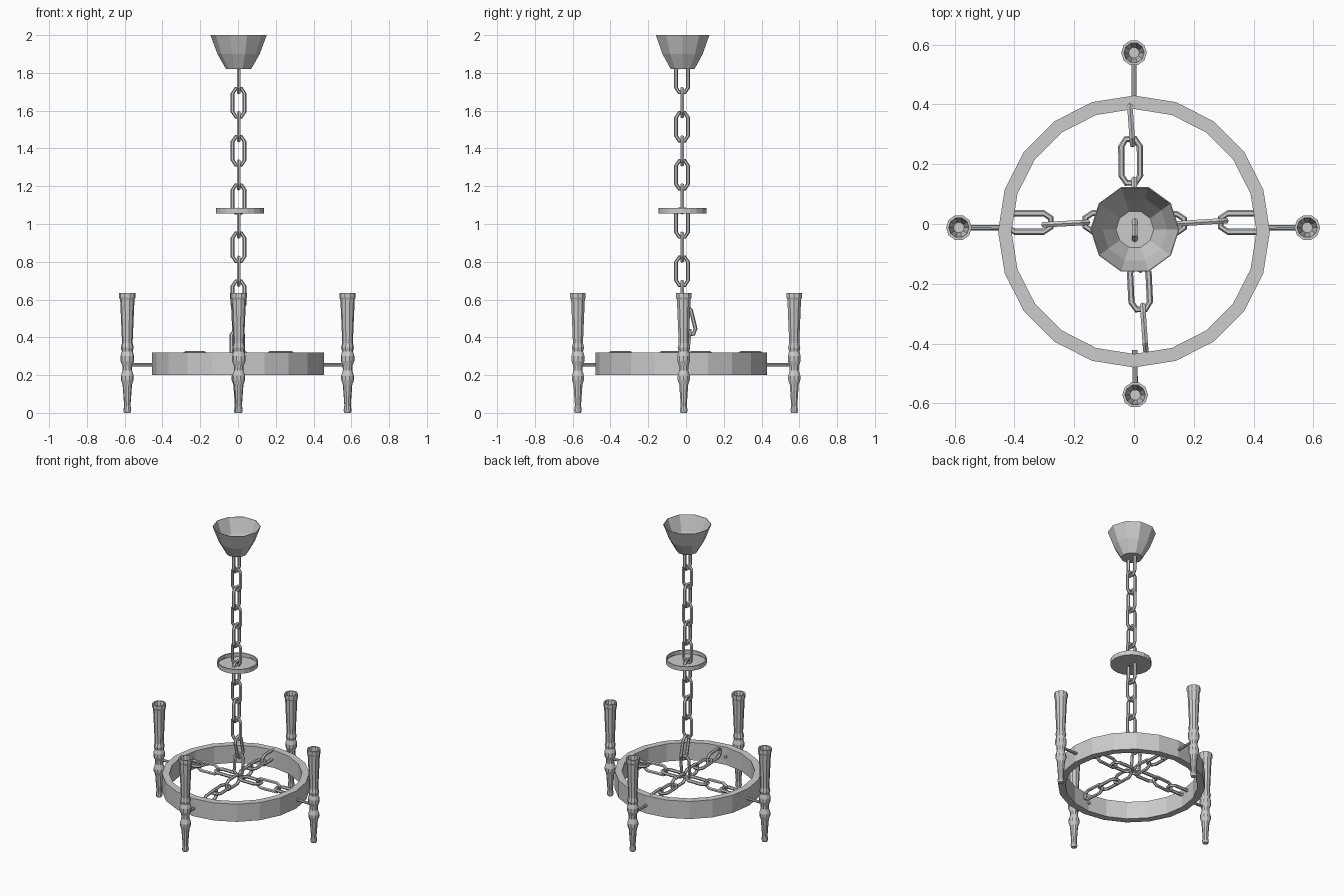
import bpy, bmesh, math
from mathutils import Vector

if "Cube" in bpy.data.objects:
    bpy.data.objects.remove(bpy.data.objects["Cube"])


def finish(bm, name, loc=(0, 0, 0)):
    bmesh.ops.remove_doubles(bm, verts=bm.verts, dist=1e-5)
    bmesh.ops.recalc_face_normals(bm, faces=bm.faces)
    me = bpy.data.meshes.new(name)
    bm.to_mesh(me)
    bm.free()
    ob = bpy.data.objects.new(name, me)
    ob.location = loc
    bpy.context.collection.objects.link(ob)
    return ob


def lathe(name, profile, sides, loc, closed=False):
    """Revolve (radius, z) points around z; closed joins last point to first."""
    bm = bmesh.new()
    rings = []
    for r, z in profile:
        rings.append([bm.verts.new((r * math.cos(math.tau * i / sides),
                                    r * math.sin(math.tau * i / sides), z))
                      for i in range(sides)])
    pairs = list(zip(rings, rings[1:]))
    if closed:
        pairs.append((rings[-1], rings[0]))
    for a, b in pairs:
        for i in range(sides):
            j = (i + 1) % sides
            bm.faces.new((a[i], a[j], b[j], b[i]))
    if not closed:
        bm.faces.new(rings[0])
        if profile[-1][0] < profile[-2][0] and profile[-1][1] < profile[-2][1]:
            bm.faces.new(rings[-1])      # floor of a hollow
    return finish(bm, name, loc)


def link(name, start, end, wide):
    """Chain link with octagonal outline from start to end, broad along wide."""
    start, end = Vector(start), Vector(end)
    axis = end - start
    wire, hw = 0.0105, 0.031
    hl = axis.length / 2 - wire
    axis.normalize()
    wide = Vector(wide)
    wide = (wide - axis * wide.dot(axis)).normalized()
    normal = axis.cross(wide)
    mid = (start + end) / 2
    path = [(hl, -.015), (hl, .015), (hl - .024, hw), (-hl + .024, hw),
            (-hl, .015), (-hl, -.015), (-hl + .024, -hw), (hl - .024, -hw)]
    path = [mid + axis * a + wide * b for a, b in path]
    bm = bmesh.new()
    rings = []
    for i, p in enumerate(path):
        t = (path[(i + 1) % 8] - path[i - 1]).normalized()
        out = t.cross(normal)
        rings.append([bm.verts.new(p + wire * (out * math.cos(k * math.tau / 6)
                                               + normal * math.sin(k * math.tau / 6)))
                      for k in range(6)])
    for i in range(8):
        a, b = rings[i], rings[(i + 1) % 8]
        for k in range(6):
            m = (k + 1) % 6
            bm.faces.new((a[k], a[m], b[m], b[k]))
    return finish(bm, name)


def rod(name, a, b, radius):
    a, b = Vector(a), Vector(b)
    bm = bmesh.new()
    bmesh.ops.create_cone(bm, cap_ends=True, segments=8, radius1=radius,
                          radius2=radius, depth=(b - a).length)
    ob = finish(bm, name, (a + b) / 2)
    ob.rotation_mode = 'QUATERNION'
    ob.rotation_quaternion = (b - a).to_track_quat('Z', 'Y')


X, Y, Z = (1, 0, 0), (0, 1, 0), (0, 0, 1)

# ceiling canopy, drip dish and main ring
lathe("ceiling_canopy", [(.066, 1.82), (.112, 1.9), (.149, 2.0), (.146, 2.0),
                         (.109, 1.902), (.063, 1.823)], 10, (.003, -.018, 0))
lathe("dish", [(.127, 1.055), (.127, 1.085), (.12, 1.085), (.12, 1.062)], 20,
      (.01, -.018, 0))
lathe("ring", [(.455, .2), (.455, .32), (.41, .32), (.41, .2)], 20,
      (0, -.025, 0), closed=True)

# torches with their holding rods
torch = [(.017, 0), (.021, .012), (.017, .04), (.025, .15), (.034, .175),
         (.034, .195), (.025, .225), (.026, .25), (.036, .275), (.036, .3),
         (.029, .325), (.034, .345), (.028, .37), (.038, .6), (.043, .61),
         (.043, .635), (.034, .635), (.018, .55)]
for i, (x, y) in enumerate([(.58, -.012), (0, .573), (-.586, -.012), (.004, -.572)]):
    lathe(f"torch_{i + 1}", torch, 10, (x, y, 0))
    d = Vector((x, y + .015, 0)).normalized()
    c = Vector((x, y, .255))
    rod(f"torch_rod_{i + 1}", c - d * .15, c - d * .015, .009)

# hanging chain
for i in range(10):
    z = 1.77 - i * .1275
    link(f"chain_link_{i + 1}", (.003, -.021, z + .084), (.003, -.021, z - .084),
         X if i % 2 else Y)
link("chain_link_11", (.003, -.012, .57), (.003, .028, .405), Y)
link("chain_link_12", (-.004, .022, .447), (-.004, .005, .28), X)

# cross of chains inside the ring: (start, end, broad direction)
h = .286
cross = [((.015, .002), (.178, .002), Y), ((.135, .0), (.318, .012), Z),
         ((.28, .005), (.447, .005), Y),
         ((-.01, .006), (-.173, .006), Y), ((-.145, .006), (-.312, -.003), Z),
         ((-.268, .005), (-.434, .005), Y),
         ((.004, -.006), (.0, .16), Z), ((-.01, .127), (-.012, .295), X),
         ((-.004, .255), (-.016, .427), Z),
         ((.015, .002), (.022, -.165), Z), ((.016, -.128), (.024, -.296), X),
         ((.028, -.262), (.04, -.432), Z)]
for i, (a, b, w) in enumerate(cross):
    link(f"cross_link_{i + 1}", (*a, h), (*b, h), w)
